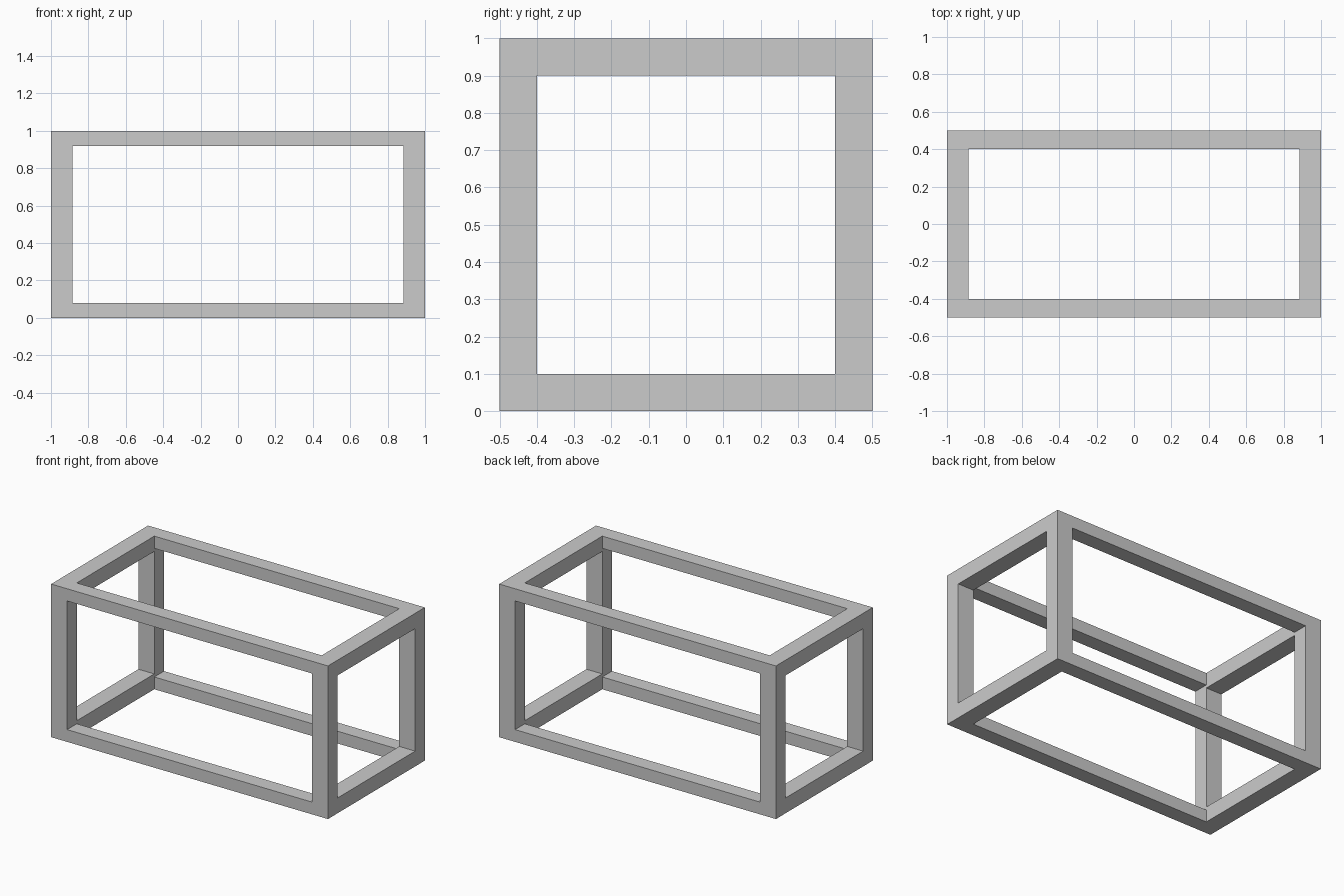
import bpy

if "Cube" in bpy.data.objects:
    bpy.data.objects.remove(bpy.data.objects["Cube"])


def box(name, size):
    """Box centred on the middle of the frame."""
    bpy.ops.mesh.primitive_cube_add(size=1, location=(0, 0, 0.5))
    obj = bpy.context.object
    obj.name = name
    obj.scale = size
    bpy.ops.object.transform_apply(location=False, rotation=False, scale=True)
    return obj


# Outer block that becomes the open frame
frame = box("box_frame", (2, 1, 1))

# Rectangular openings through each axis leave twelve bars
openings = {
    "front_opening_cutter": (1.77, 1.5, 0.84),
    "side_opening_cutter": (2.5, 0.8, 0.8),
    "top_opening_cutter": (1.77, 0.8, 1.5),
}
for name, size in openings.items():
    cutter = box(name, size)
    cutter.hide_render = True
    cutter.display_type = 'WIRE'
    cut = frame.modifiers.new(name, 'BOOLEAN')
    cut.operation = 'DIFFERENCE'
    cut.solver = 'EXACT'
    cut.object = cutter
